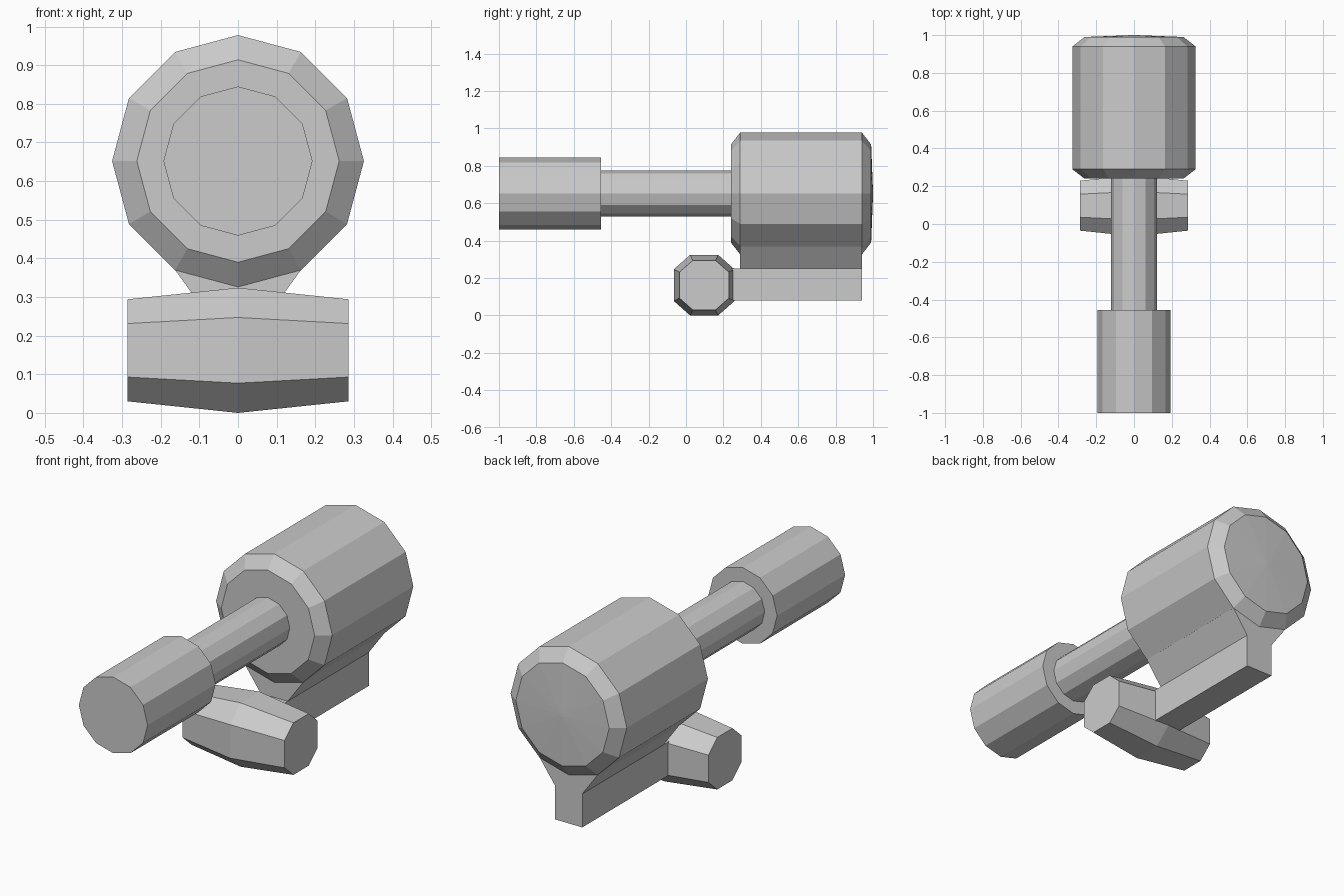
import bpy, bmesh
from math import sin, cos, pi

if "Cube" in bpy.data.objects:
    bpy.data.objects.remove(bpy.data.objects["Cube"])

AXIS_Z = 0.652


def loft(name, rings):
    """Skin a list of equal-length closed rings, capping both ends."""
    bm = bmesh.new()
    loops = [[bm.verts.new(p) for p in ring] for ring in rings]
    for a, b in zip(loops, loops[1:]):
        for i in range(len(a)):
            j = (i + 1) % len(a)
            bm.faces.new((a[i], a[j], b[j], b[i]))
    bm.faces.new(loops[0])
    bm.faces.new(loops[-1])
    bmesh.ops.recalc_face_normals(bm, faces=bm.faces)
    mesh = bpy.data.meshes.new(name)
    bm.to_mesh(mesh)
    bm.free()
    obj = bpy.data.objects.new(name, mesh)
    bpy.context.collection.objects.link(obj)
    return obj


def turned(name, profile, sides=12):
    """Twelve-sided solid along y from (y, radius) pairs."""
    angles = [2 * pi * i / sides for i in range(sides)]
    return loft(name, [[(r * cos(a), y, AXIS_Z + r * sin(a)) for a in angles]
                       for y, r in profile])


# Main drum with chamfered ends and a very shallow domed back
turned("drum", [(0.24, 0.262), (0.29, 0.326), (0.94, 0.326),
                (0.99, 0.262), (1.0, 0.01)])

# Thin rod and thicker front cylinder
turned("rod", [(-0.47, 0.123), (0.26, 0.123)])
turned("front_cylinder", [(-1.0, 0.193), (-0.455, 0.193)])

# Cross handle: octagonal, thickest in the middle
octagon = [(0.162, 0.085), (0.075, 0.162), (-0.075, 0.162), (-0.162, 0.085),
           (-0.162, -0.085), (-0.075, -0.162), (0.075, -0.162), (0.162, -0.085)]
loft("cross_handle", [[(x, 0.097 + s * y, 0.162 + s * z) for y, z in octagon]
                      for x, s in ((-0.286, 0.815), (0, 1), (0.286, 0.815))])

# Bar running back from the handle
bar = [(-0.076, 0.08), (0.076, 0.08), (0.076, 0.25), (-0.076, 0.25)]
loft("bar", [[(x, y, z) for x, z in bar] for y in (0.2, 0.94)])

# Flared bracket joining the bar to the underside of the drum
bracket = [(-0.076, 0.25), (0.076, 0.25), (0.163, 0.37), (0, 0.327), (-0.163, 0.37)]
loft("bracket", [[(x, y, z) for x, z in bracket] for y in (0.29, 0.94)])
